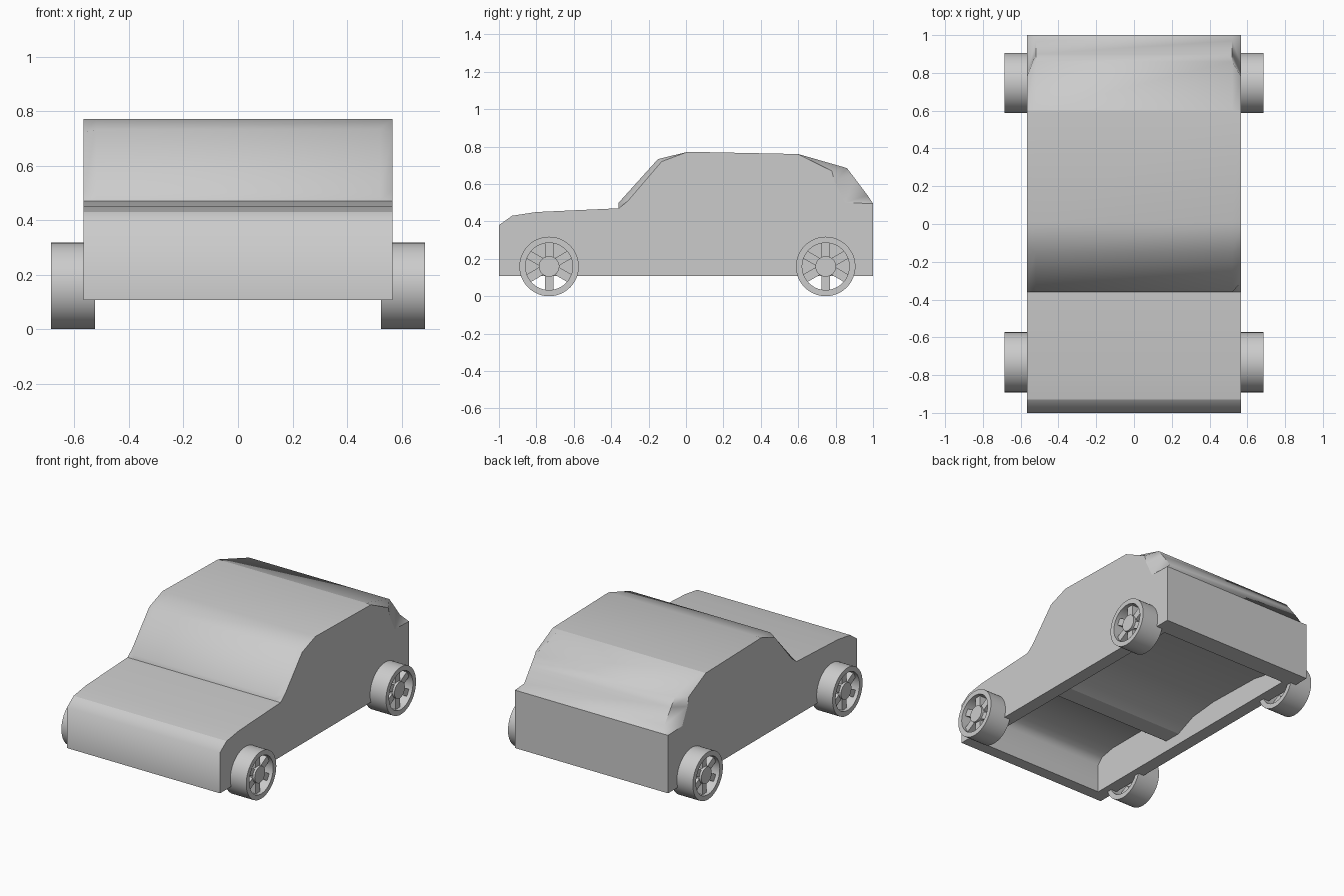
import bpy, bmesh
from math import pi, cos, sin, radians
from mathutils import Matrix

cube = bpy.data.objects.get("Cube")
if cube:
    bpy.data.objects.remove(cube)

grey = bpy.data.materials.new("plain grey")
grey.use_nodes = True
color = (0.6, 0.6, 0.6, 1)
grey.diffuse_color = color
grey.node_tree.nodes["Principled BSDF"].inputs["Base Color"].default_value = color


def finish(bm, name, angle):
    bmesh.ops.recalc_face_normals(bm, faces=bm.faces[:])
    mesh = bpy.data.meshes.new(name)
    bm.to_mesh(mesh)
    bm.free()
    mesh.materials.append(grey)
    obj = bpy.data.objects.new(name, mesh)
    bpy.context.collection.objects.link(obj)
    bpy.ops.object.select_all(action='DESELECT')
    obj.select_set(True)
    bpy.context.view_layer.objects.active = obj
    bpy.ops.object.shade_smooth_by_angle(angle=radians(angle), keep_sharp_edges=True)
    return obj


def loft(bm, sections, creases):
    """Skin (x, profile) sections, cap both sides, leave the bottom open."""
    rings = [[bm.verts.new((x, y, z)) for y, z in prof] for x, prof in sections]
    for a, b in zip(rings, rings[1:]):
        for j in range(len(a) - 1):
            bm.faces.new((a[j], a[j + 1], b[j + 1], b[j]))
        for j in creases:
            bm.edges.get((a[j], b[j])).smooth = False
    for cap in (bm.faces.new(rings[0]), bm.faces.new(rings[-1])):
        for e in cap.edges:
            e.smooth = False
    return rings


# Body shell: nose, bonnet, windscreen, roof, tail
centre = [(-1, .107), (-1, .38), (-.93, .43), (-.8, .45), (-.36, .47), (-.36, .5),
          (-.15, .733), (.01, .772), (.6, .76), (.86, .685), (.9, .633), (.97, .54),
          (1, .495), (1, .107)]
# The screens curve back where they meet the flat sides
edge = list(centre)
edge[5], edge[6] = (-.31, .51), (-.13, .72)
edge[9:12] = [(.78, .67), (.795, .61), (.85, .5)]
# Underside: front bay, cross member, raised floor
underside = [(-.92, .107), (-.92, .3), (-.88, .34), (-.78, .36), (-.5, .36), (-.26, .18),
             (-.14, .18), (0, .24), (.2, .26), (.6, .25), (.87, .2), (.87, .107)]

bm = bmesh.new()
outer = loft(bm, [(-.567, edge), (-.52, centre), (.52, centre), (.567, edge)], (2, 4, 8, 12))
inner = loft(bm, [(-.48, underside), (.48, underside)], (5, 6))
# Bottom rim joining the outer and inner skins
for end in (0, -1):
    bm.faces.new([r[end] for r in outer] + [r[end] for r in reversed(inner)])
    bm.faces.new((outer[end][0], inner[end][0], inner[end][-1], outer[end][-1]))
finish(bm, "body_shell", 60)


def ring(bm, radius_in, radius_out, x0, x1, sides=48):
    """Open-centred tube along x."""
    corners = [(x0, radius_in), (x0, radius_out), (x1, radius_out), (x1, radius_in)]
    loops = []
    for i in range(sides):
        a = 2 * pi * i / sides
        loops.append([bm.verts.new((x, r * cos(a), r * sin(a))) for x, r in corners])
    for i in range(sides):
        a, b = loops[i], loops[(i + 1) % sides]
        for k in range(4):
            m = (k + 1) % 4
            bm.faces.new((a[k], a[m], b[m], b[k]))


def wheel(name, side, y):
    bm = bmesh.new()
    # Tyre
    ring(bm, .126, .159, -.08, .08)
    # Hub
    bmesh.ops.create_cone(bm, cap_ends=True, segments=32, radius1=.055, radius2=.055,
                          depth=.09, matrix=Matrix.Translation((side * .025, 0, 0))
                          @ Matrix.Rotation(pi / 2, 4, 'Y'))
    # Spokes
    for i in range(6):
        place = (Matrix.Rotation(i * pi / 3, 4, 'X')
                 @ Matrix.Translation((side * .03, 0, .09))
                 @ Matrix.Diagonal((.05, .046, .085, 1)))
        bmesh.ops.create_cube(bm, size=1, matrix=place)
    obj = finish(bm, name, 35)
    obj.location = (side * .605, y, .159)


for side, side_name in ((1, "left"), (-1, "right")):
    wheel("front_wheel_" + side_name, side, -.732)
    wheel("rear_wheel_" + side_name, side, .747)
